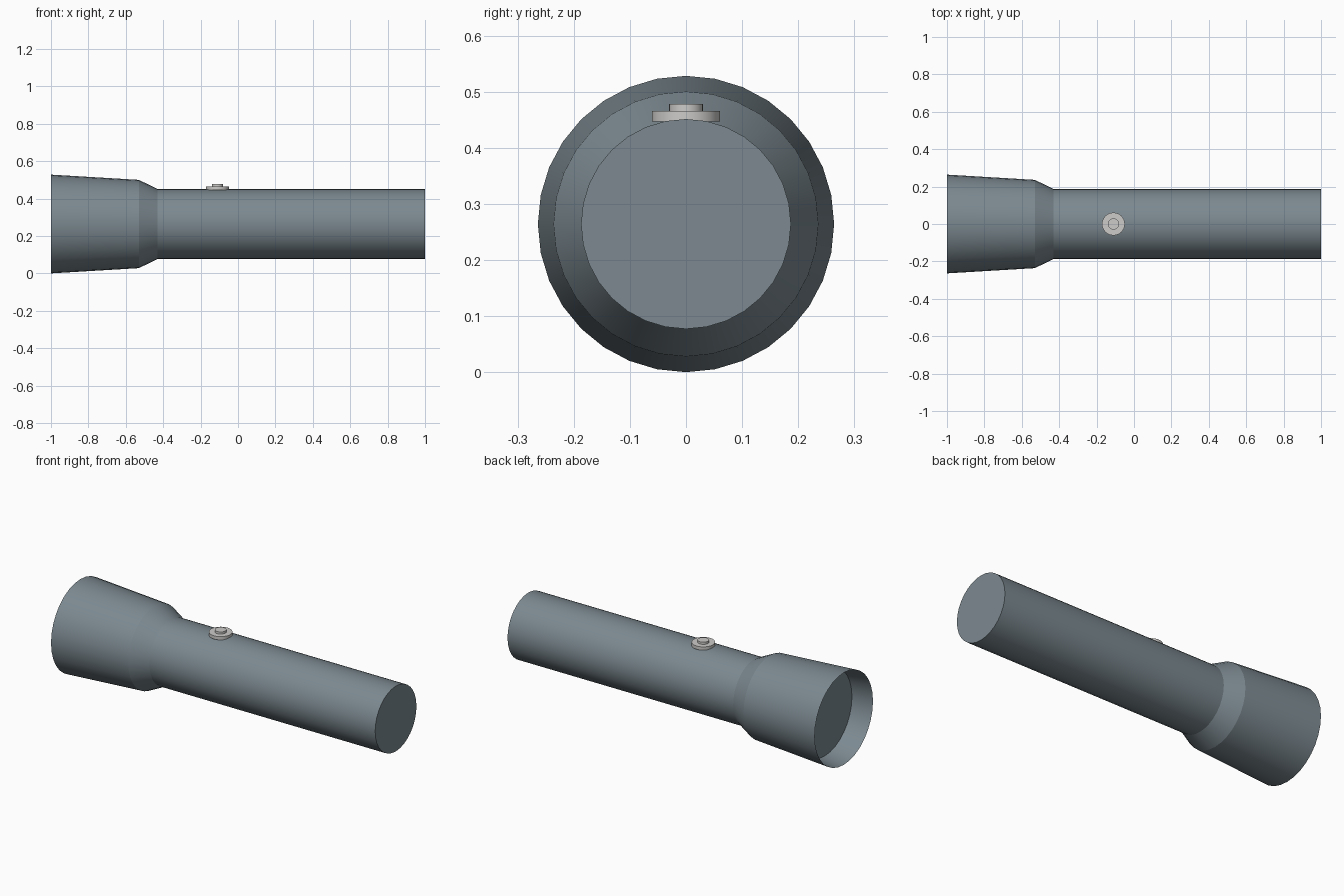
import bpy, bmesh, math
from mathutils import Matrix

if "Cube" in bpy.data.objects:
    bpy.data.objects.remove(bpy.data.objects["Cube"])


def material(name, rgb):
    m = bpy.data.materials.new(name)
    m.diffuse_color = (*rgb, 1)
    m.use_nodes = True
    m.node_tree.nodes["Principled BSDF"].inputs["Base Color"].default_value = m.diffuse_color
    return m


def lathe(name, profile, mat, matrix, sides=32):
    """Revolve (radius, height) points around local z; radius 0 closes an end."""
    bm = bmesh.new()
    rings = []
    for r, h in profile:
        if r == 0:
            rings.append([bm.verts.new((0, 0, h))])
        else:
            rings.append([bm.verts.new((r * math.cos(2 * math.pi * i / sides),
                                        r * math.sin(2 * math.pi * i / sides), h))
                          for i in range(sides)])
    for a, b in zip(rings, rings[1:]):
        if len(a) == 1:
            bm.faces.new(b)
            bm.verts.remove(a[0])
        elif len(b) == 1:
            bm.faces.new(a)
            bm.verts.remove(b[0])
        else:
            for i in range(sides):
                j = (i + 1) % sides
                bm.faces.new((a[i], a[j], b[j], b[i]))
    bmesh.ops.recalc_face_normals(bm, faces=bm.faces)
    bm.transform(matrix)
    me = bpy.data.meshes.new(name)
    bm.to_mesh(me)
    bm.free()
    me.materials.append(mat)
    ob = bpy.data.objects.new(name, me)
    bpy.context.collection.objects.link(ob)
    bpy.ops.object.select_all(action='DESELECT')
    ob.select_set(True)
    bpy.context.view_layer.objects.active = ob
    bpy.ops.object.shade_smooth_by_angle(angle=math.radians(20))
    return ob


slate = material("slate_grey", (0.20, 0.25, 0.28))
silver = material("light_grey", (0.61, 0.60, 0.59))

# Flashlight body: recessed lens, flared head, neck and handle along x
along_x = Matrix.Translation((0, 0, 0.2645)) @ Matrix.Rotation(math.pi / 2, 4, 'Y')
lathe("flashlight_body",
      [(0, -0.88), (0.245, -0.88), (0.264, -1.0), (0.236, -0.53),
       (0.187, -0.43), (0.187, 1.0), (0, 1.0)], slate, along_x)

# Switch: wide collar with a small push button on top
at_switch = Matrix.Translation((-0.11, 0, 0))
lathe("switch_collar", [(0, 0.447), (0.061, 0.447), (0.061, 0.466), (0, 0.466)],
      silver, at_switch)
lathe("switch_button", [(0, 0.46), (0.03, 0.46), (0.03, 0.4785), (0, 0.4785)],
      silver, at_switch)
